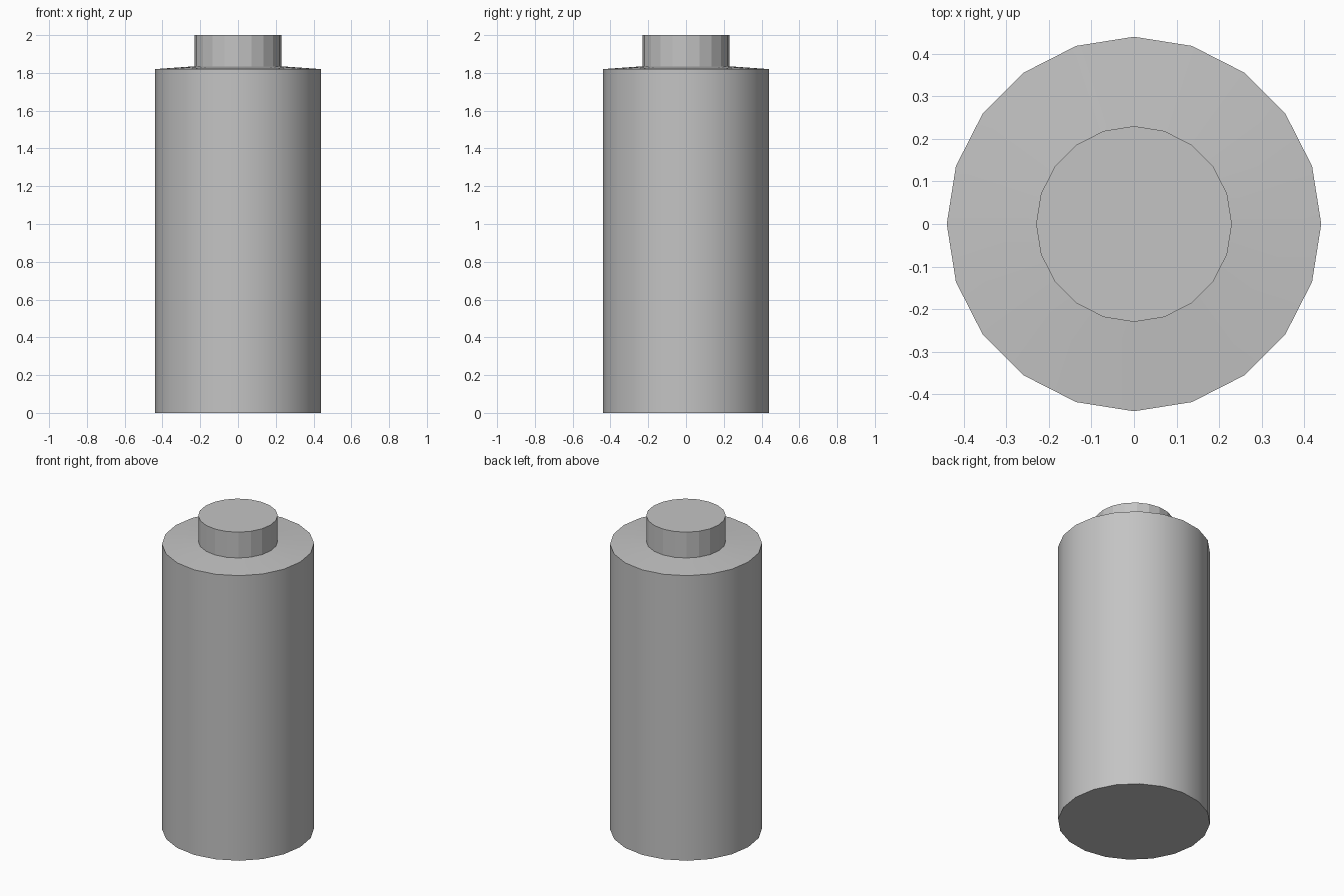
import bpy, bmesh
from math import cos, sin, tau, radians

SIDES = 20

cube = bpy.data.objects.get("Cube")
if cube:
    bpy.data.objects.remove(cube, do_unlink=True)

grey = bpy.data.materials.new("plain_grey")
grey.use_nodes = True
colour = (0.55, 0.55, 0.55, 1)
grey.diffuse_color = colour
grey.node_tree.nodes["Principled BSDF"].inputs["Base Color"].default_value = colour


def lathe(name, profile, cap_bottom=False, cap_top=False):
    """Turn a (radius, height) profile around the z axis."""
    bm = bmesh.new()
    rings = [[bm.verts.new((r * cos(tau * i / SIDES), r * sin(tau * i / SIDES), z))
              for i in range(SIDES)] for r, z in profile]
    for low, high in zip(rings, rings[1:]):
        for i in range(SIDES):
            j = (i + 1) % SIDES
            bm.faces.new((low[i], low[j], high[j], high[i]))
    if cap_bottom:
        bm.faces.new(rings[0][::-1])
    if cap_top:
        bm.faces.new(rings[-1])
    mesh = bpy.data.meshes.new(name)
    bm.to_mesh(mesh)
    bm.free()
    mesh.materials.append(grey)
    obj = bpy.data.objects.new(name, mesh)
    bpy.context.collection.objects.link(obj)
    return obj


# Smooth main cylinder with a shallow sloping shoulder
body = lathe("body", [(0.44, 0), (0.44, 1.82), (0.23, 1.835)], cap_bottom=True)
bpy.ops.object.select_all(action="DESELECT")
body.select_set(True)
bpy.context.view_layer.objects.active = body
bpy.ops.object.shade_smooth_by_angle(angle=radians(30))

# Faceted raised terminal
lathe("top_terminal", [(0.23, 1.835), (0.23, 2)], cap_top=True)
